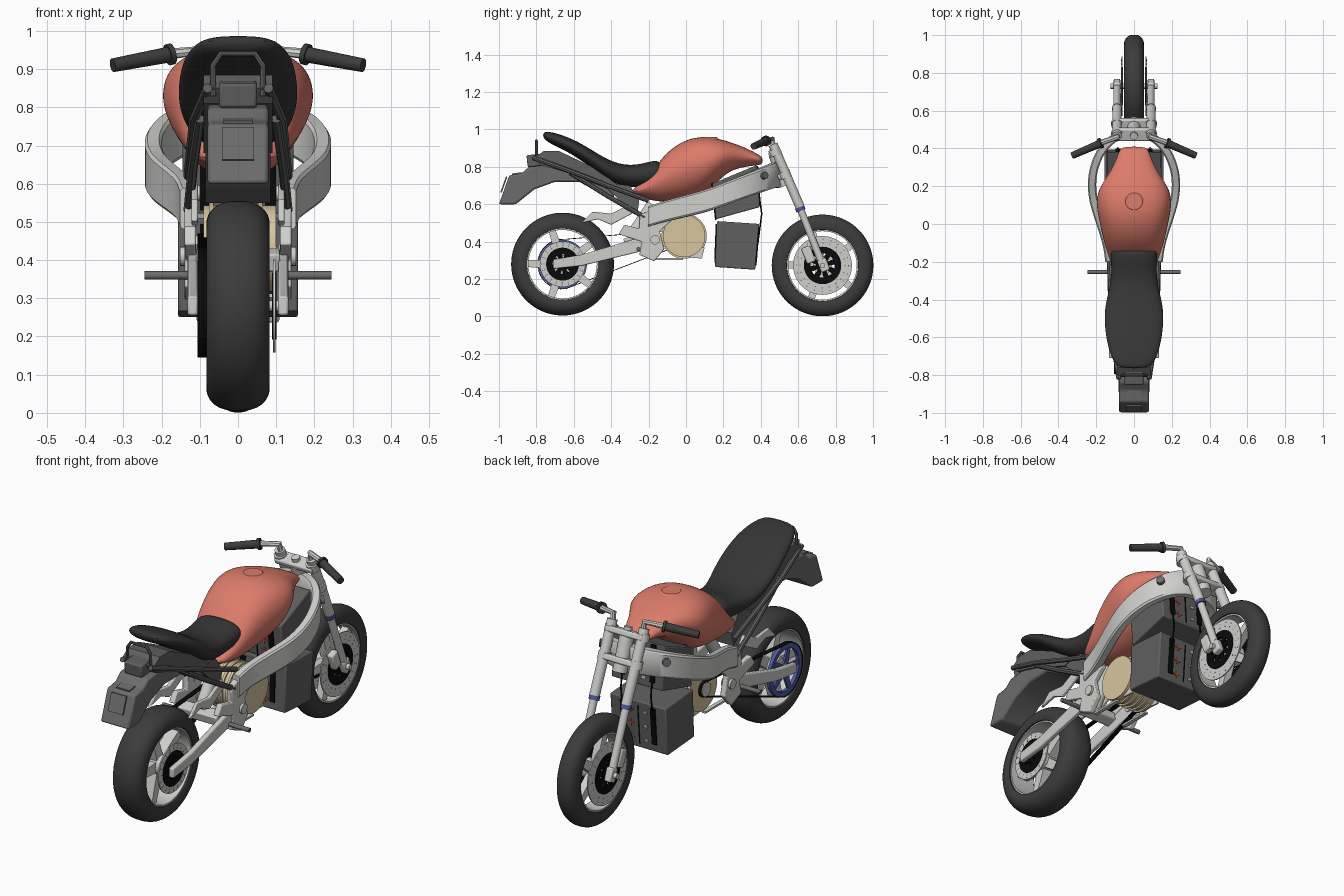
import bpy, bmesh, math
from mathutils import Vector, Matrix

cube = bpy.data.objects.get("Cube")
if cube:
    bpy.data.objects.remove(cube)

def material(name, r, g, b):
    m = bpy.data.materials.new(name)
    m.use_nodes = True
    m.diffuse_color = (r, g, b, 1)
    m.node_tree.nodes["Principled BSDF"].inputs["Base Color"].default_value = (r, g, b, 1)
    return m

ALLOY = material("light alloy", .62, .62, .6)
RUBBER = material("rubber", .045, .045, .045)
SEAT = material("seat black", .035, .035, .035)
DARK = material("dark grey", .115, .115, .115)
GREY = material("mid grey", .15, .15, .15)
BLACK = material("black", .003, .003, .003)
SALMON = material("salmon paint", .72, .2, .145)
TAN = material("tan metal", .68, .56, .34)
BLUE = material("blue anodised", .08, .1, .36)
RED = material("red mark", .7, .08, .04)

def finish(name, bm, mat, smooth=True, bevel=0, subsurf=0):
    bmesh.ops.recalc_face_normals(bm, faces=bm.faces)
    me = bpy.data.meshes.new(name)
    bm.to_mesh(me)
    bm.free()
    ob = bpy.data.objects.new(name, me)
    bpy.context.collection.objects.link(ob)
    me.materials.append(mat)
    if bevel:
        m = ob.modifiers.new("Bevel", 'BEVEL')
        m.width, m.segments = bevel, 2
    if subsurf:
        m = ob.modifiers.new("Subdivision", 'SUBSURF')
        m.levels = m.render_levels = subsurf
    if smooth:
        bpy.ops.object.select_all(action='DESELECT')
        ob.select_set(True)
        bpy.context.view_layer.objects.active = ob
        bpy.ops.object.shade_smooth_by_angle(angle=math.radians(35))
    return ob

def bridge(bm, rings, closed=False):
    """Skin a list of equal vertex rings; cap the ends of an open skin."""
    n = len(rings[0])
    pairs = list(zip(rings, rings[1:])) + ([(rings[-1], rings[0])] if closed else [])
    for a, b in pairs:
        for i in range(n):
            j = (i + 1) % n
            bm.faces.new((a[i], a[j], b[j], b[i]))
    if not closed:
        bm.faces.new(rings[0])
        bm.faces.new(rings[-1])

def lathe(name, profile, mat, y, z, x=0, n=64):
    """Spin a closed (x, radius) outline about a sideways axle."""
    bm = bmesh.new()
    rings = []
    for k in range(n):
        a = math.tau * k / n
        rings.append([bm.verts.new((x + px, y + r * math.cos(a), z + r * math.sin(a))) for px, r in profile])
    bridge(bm, rings, True)
    return finish(name, bm, mat)

def ring(name, r0, r1, w, mat, y, z, x=0):
    return lathe(name, [(-w, r0), (w, r0), (w, r1), (-w, r1)], mat, y, z, x)

def rod(name, a, b, r, mat, r2=None, n=20):
    a, b = Vector(a), Vector(b)
    bm = bmesh.new()
    q = (b - a).to_track_quat('Z', 'Y').to_matrix().to_4x4()
    bmesh.ops.create_cone(bm, cap_ends=True, segments=n, radius1=r, radius2=r2 or r,
                          depth=(b - a).length, matrix=Matrix.Translation((a + b) / 2) @ q)
    return finish(name, bm, mat)

def pipe(name, points, r, mat):
    cu = bpy.data.curves.new(name, 'CURVE')
    cu.dimensions, cu.bevel_depth, cu.bevel_resolution = '3D', r, 2
    cu.use_fill_caps = True
    sp = cu.splines.new('POLY')
    sp.points.add(len(points) - 1)
    for p, c in zip(sp.points, points):
        p.co = (*c, 1)
    tmp = bpy.data.objects.new(name, cu)
    bm = bmesh.new()
    bpy.context.collection.objects.link(tmp)
    bpy.context.view_layer.update()
    bm.from_mesh(tmp.to_mesh())
    bpy.data.objects.remove(tmp)
    return finish(name, bm, mat)

def plate(name, yz, x0, x1, mat, bevel=0):
    """Extrude a side outline across the width."""
    bm = bmesh.new()
    bridge(bm, [[bm.verts.new((x, y, z)) for y, z in yz] for x in (x0, x1)])
    return finish(name, bm, mat, bevel > 0, bevel)

def box(name, c, size, mat, tilt=0, bevel=0):
    bm = bmesh.new()
    bmesh.ops.create_cube(bm, size=1, matrix=Matrix.Translation(c) @ Matrix.Rotation(tilt, 4, 'X')
                          @ Matrix.Diagonal((*size, 1)))
    return finish(name, bm, mat, bevel > 0, bevel)

def loft(name, stations, mat, taper, power, n=20):
    """Skin rounded sections given as (y, top, bottom, half width)."""
    bm = bmesh.new()
    rings = []
    for y, top, bot, w in stations:
        row = []
        for k in range(n):
            a = math.tau * k / n
            c, s = math.cos(a), math.sin(a)
            cx = math.copysign(abs(c) ** power, c) * w * (1 + taper * min(s, 0))
            row.append(bm.verts.new((cx, y, (top + bot) / 2 + math.copysign(abs(s) ** power, s) * (top - bot) / 2)))
        rings.append(row)
    bridge(bm, rings)
    return finish(name, bm, mat, subsurf=2)

def spokes(name, count, r0, r1, w0, w1, thick, mat, y, z, x=0):
    bm = bmesh.new()
    for k in range(count):
        rot = Matrix.Translation((x, y, z)) @ Matrix.Rotation(math.tau * k / count + .3, 4, 'X')
        bridge(bm, [[bm.verts.new(rot @ Vector((t, u, v))) for u, v in
                     ((-w0, r0), (w0, r0), (w1, r1), (-w1, r1))] for t in (-thick, thick)])
    return finish(name, bm, mat, False)

def brake_disc(name, y, z, x, r, carrier):
    ring(name, carrier - .01, r, .003, ALLOY, y, z, x)
    ring(name + "_carrier", carrier - .035, carrier, .006, BLACK, y, z, x)
    ring(name + "_boss", .014, .035, .006, BLACK, y, z, x)
    spokes(name + "_arms", 8, .03, carrier - .03, .011, .015, .005, BLACK, y, z, x)
    for t in (.35, .7):
        rr = carrier + (r - carrier) * t
        spokes(name + "_holes", 20, rr - .003, rr + .003, .003, .003, .0035, GREY, y, z, x)

# Wheels
arc = [math.radians(-24 + 12 * k) for k in range(20)]
for label, y, z, w, outer in (("rear", -.66, .28, .083, .275), ("front", .73, .273, .054, .272)):
    section = [(w * math.copysign(abs(math.cos(a)) ** .8, math.cos(a)), .215 + (outer - .215) * math.sin(a)) for a in arc]
    lathe(label + "_tyre", [(w * .8, .19)] + section + [(-w * .8, .19)], RUBBER, y, z, n=80)
    ring(label + "_rim", .183, .201, w * .84, ALLOY, y, z)
    ring(label + "_hub", .012, .05, w * .85, ALLOY, y, z)
    spokes(label + "_spokes", 5, .04, .19, .026, .018, w * .35, ALLOY, y, z)
    rod(label + "_axle", (-.125, y, z), (.125, y, z), .014, ALLOY)
for s in (-1, 1):
    brake_disc("front_disc", .73, .273, s * .064, .157, .1)
brake_disc("rear_disc", -.66, .28, .095, .122, .088)

# Belt drive
ring("sprocket", .106, .13, .009, BLUE, -.66, .28, -.094)
spokes("sprocket_arms", 5, .03, .112, .018, .012, .005, BLUE, -.66, .28, -.094)
bm = bmesh.new()
rings = []
for y, z, r, start, step, count in ((-.66, .28, .131, 85, 12, 17), (-.01, .43, .036, -80, 20, 9)):
    for k in range(count):
        a = math.radians(start + step * k)
        rings.append([bm.verts.new((x, y + (r + t) * math.cos(a), z + (r + t) * math.sin(a)))
                      for x, t in ((-.106, 0), (-.082, 0), (-.082, .004), (-.106, .004))])
bridge(bm, rings, True)
finish("drive_belt", bm, BLACK)

# Motor
rod("motor_core", (-.09, -.01, .43), (.1, -.01, .43), .113, TAN, n=48)
for k in range(5):
    ring("motor_fin", .1, .121, .006, TAN, -.01, .43, -.07 + .032 * k)
rod("motor_shaft", (-.11, -.01, .43), (0, -.01, .43), .035, ALLOY)
for s in (-1, 1):
    plate("motor_mount", [(.02, .315), (.085, .31), (.1, .37), (.06, .37)], s * .075, s * .085, ALLOY)
    box("lower_link", (s * .09, -.1, .307), (.02, .17, .01), ALLOY)

# Battery packs with terminals on both ends
packs = (("lower_battery", [(.155, .265), (.165, .51), (.39, .495), (.37, .25)], .157),
         ("upper_battery", [(.16, .52), (.14, .71), (.38, .81), (.395, .585)], .145))
for name, yz, w in packs:
    plate(name, yz, -w, w, DARK, .006)
    for (y0, z0), (y1, z1), out in ((yz[0], yz[1], -.001), (yz[3], yz[2], .001)):
        def label(part, x, t, size, mat):
            box(name + part, (x, y0 + (y1 - y0) * t + out, z0 + (z1 - z0) * t), size, mat,
                -math.atan2(y1 - y0, z1 - z0))
        label("_seam", 0, .5, (.004, .006, .2), BLACK)
        for s in (-1, 1):
            label("_strap", s * .085, .55, (.028, .009, .19), BLACK)
        for t in (.2, .5, .8):
            label("_mark", .045, t, (.034, .007, .006), RED)
            label("_mark", .045, t, (.006, .007, .034), RED)
            label("_terminal", -.04, t, (.02, .008, .012), ALLOY)
for s in (-1, 1):
    pipe("cable", [(s * .085, .38, .72), (s * .085, .405, .55), (s * .085, .385, .4)], .004, BLACK)

# Tank
loft("tank", [(-.29, .68, .65, .09), (-.22, .73, .63, .12), (-.15, .82, .612, .145), (-.1, .88, .615, .16),
              (-.04, .925, .62, .175), (.03, .957, .635, .19), (.11, .963, .665, .205), (.18, .95, .73, .192),
              (.23, .935, .775, .16), (.29, .914, .795, .12), (.35, .887, .805, .092), (.39, .865, .81, .08),
              (.41, .85, .815, .06)], SALMON, .25, .8)
bm = bmesh.new()
bmesh.ops.create_cone(bm, cap_ends=True, segments=32, radius1=.055, radius2=.045, depth=.008,
                      matrix=Matrix.Translation((0, .12, .955)))
finish("filler_cap", bm, SALMON)

# Seat
loft("seat", [(-.765, .985, .955, .075), (-.73, .99, .925, .112), (-.65, .967, .89, .14), (-.56, .927, .835, .156),
              (-.46, .862, .76, .16), (-.38, .822, .705, .142), (-.3, .807, .69, .124), (-.22, .82, .69, .12),
              (-.15, .842, .70, .127), (-.115, .80, .725, .117)], SEAT, .1, .8)
plate("seat_pan", [(-.46, .72), (-.3, .7), (-.25, .62), (-.26, .55), (-.32, .59)], -.085, .085, DARK)

# Tail
plate("tail_fender", [(-1, .6), (-.945, .755), (-.88, .765), (-.84, .80), (-.68, .815), (-.54, .775), (-.38, .65),
                      (-.4, .625), (-.57, .72), (-.7, .72), (-.81, .68), (-.91, .60)], -.08, .08, GREY, .01)
box("tail_panel", (0, -.974, .705), (.085, .008, .09), GREY, -.34)
box("plate_light", (0, -.905, .764), (.075, .05, .008), GREY, .14)
box("tail_box", (0, -.8, .835), (.1, .1, .065), DARK, .1, .008)
plate("under_seat_tray", [(-.81, .85), (-.76, .885), (-.68, .885), (-.48, .79), (-.36, .70), (-.42, .68),
                          (-.62, .765), (-.78, .81)], -.09, .09, DARK)
pipe("grab_rail", [(-.065, -.8, .83), (-.065, -.8, .91), (-.045, -.8, .94), (.045, -.8, .94),
                   (.065, -.8, .91), (.065, -.8, .83)], .008, DARK)

# Steering and fork
rod("head_tube", (0, .535, .70), (0, .475, .87), .035, ALLOY)
for y, z in ((.475, .875), (.525, .755)):
    box("triple_clamp", (0, y, z), (.21, .07, .03), ALLOY, .37, .008)
rod("steering_cap", (0, .475, .87), (0, .465, .905), .02, ALLOY)

# Frame path, with its corners rounded
path = [Vector(p) for p in [(0, .485, .755), (.07, .475, .757), (.135, .435, .743), (.187, .367, .717), (.217, .28, .684),
                            (.224, .2, .652), (.214, .12, .622), (.19, .04, .60), (.163, -.04, .58),
                            (.14, -.12, .56), (.13, -.2, .535)]]
for _ in range(2):
    path = [path[0]] + [a.lerp(b, t) for a, b in zip(path, path[1:]) for t in (.25, .75)] + [path[-1]]

for s in (-1, 1):
    # Fork legs
    rod("fork_tube", (s * .09, .465, .92), (s * .09, .61, .585), .025, ALLOY)
    rod("fork_clamp", (s * .09, .47, .895), (s * .09, .482, .86), .031, ALLOY)
    rod("fork_clamp", (s * .09, .523, .775), (s * .09, .537, .74), .031, ALLOY)
    rod("fork_ring", (s * .09, .607, .585), (s * .09, .615, .565), .026, BLUE)
    rod("fork_slider", (s * .09, .61, .58), (s * .09, .735, .265), .019, ALLOY)
    box("axle_clamp", (s * .09, .735, .275), (.036, .05, .07), ALLOY, .37, .008)
    box("brake_caliper", (s * .085, .655, .33), (.035, .05, .09), ALLOY, .37, .008)
    # Handlebars
    pipe("handlebar", [(s * .085, .468, .90), (s * .088, .46, .95), (s * .19, .425, .938)], .015, ALLOY)
    rod("grip", (s * .17, .43, .94), (s * .328, .362, .91), .021, RUBBER, .018)
    rod("grip_flange", (s * .172, .43, .94), (s * .184, .425, .937), .028, RUBBER)
    # Main frame hoop
    bm = bmesh.new()
    rings = []
    for i, p in enumerate(path):
        d = path[min(i + 1, len(path) - 1)] - path[max(i - 1, 0)]
        side = Vector((d.y, -d.x, 0)).normalized() * .022
        h = .068 - .015 * i / len(path)
        rings.append([bm.verts.new((s * (p.x + k * side.x), p.y + k * side.y, p.z + j * h))
                      for k, j in ((-1, -.85), (-.7, -1), (.7, -1), (1, -.85), (1, .85), (.7, 1), (-.7, 1), (-1, .85))])
    bridge(bm, rings)
    finish("frame_beam", bm, ALLOY)
    rod("frame_port", (s * .16, .40, .75), (s * .19, .425, .755), .02, GREY)
    plate("pivot_plate", [(-.25, .545), (-.1, .6), (-.08, .51), (-.14, .455), (-.115, .36), (-.17, .295), (-.25, .33),
                          (-.235, .4), (-.36, .44), (-.33, .49), (-.25, .47)], s * .11, s * .14, ALLOY, .005)
    rod("pivot_bolt", (s * .1, -.165, .41), (s * .152, -.165, .41), .025, ALLOY)
    rod("frame_bolt", (s * .1, -.12, .575), (s * .158, -.12, .575), .02, ALLOY)
    # Swingarm
    plate("swingarm", [(-.71, .255), (-.71, .305), (-.56, .33), (-.17, .445), (-.15, .37), (-.56, .27)],
          s * .105, s * .132, ALLOY, .006)
    # Foot rests
    rod("foot_peg", (s * .12, -.255, .36), (s * .245, -.255, .36), .011, GREY)
    plate("passenger_bracket", [(-.56, .5), (-.5, .56), (-.4, .55), (-.3, .6), (-.27, .56), (-.4, .49), (-.47, .52)],
          s * .105, s * .122, ALLOY, .004)
    # Seat rails
    pipe("upper_rail", [(s * .08, -.82, .85), (s * .115, -.6, .77), (s * .122, -.42, .70), (s * .13, -.2, .62)], .013, DARK)
    pipe("lower_rail", [(s * .1, -.62, .77), (s * .118, -.42, .645), (s * .13, -.22, .53)], .013, DARK)

box("swingarm_bridge", (0, -.3, .4), (.22, .06, .05), ALLOY, .28, .006)
rod("rear_shock", (0, -.3, .42), (0, -.18, .6), .03, ALLOY)
